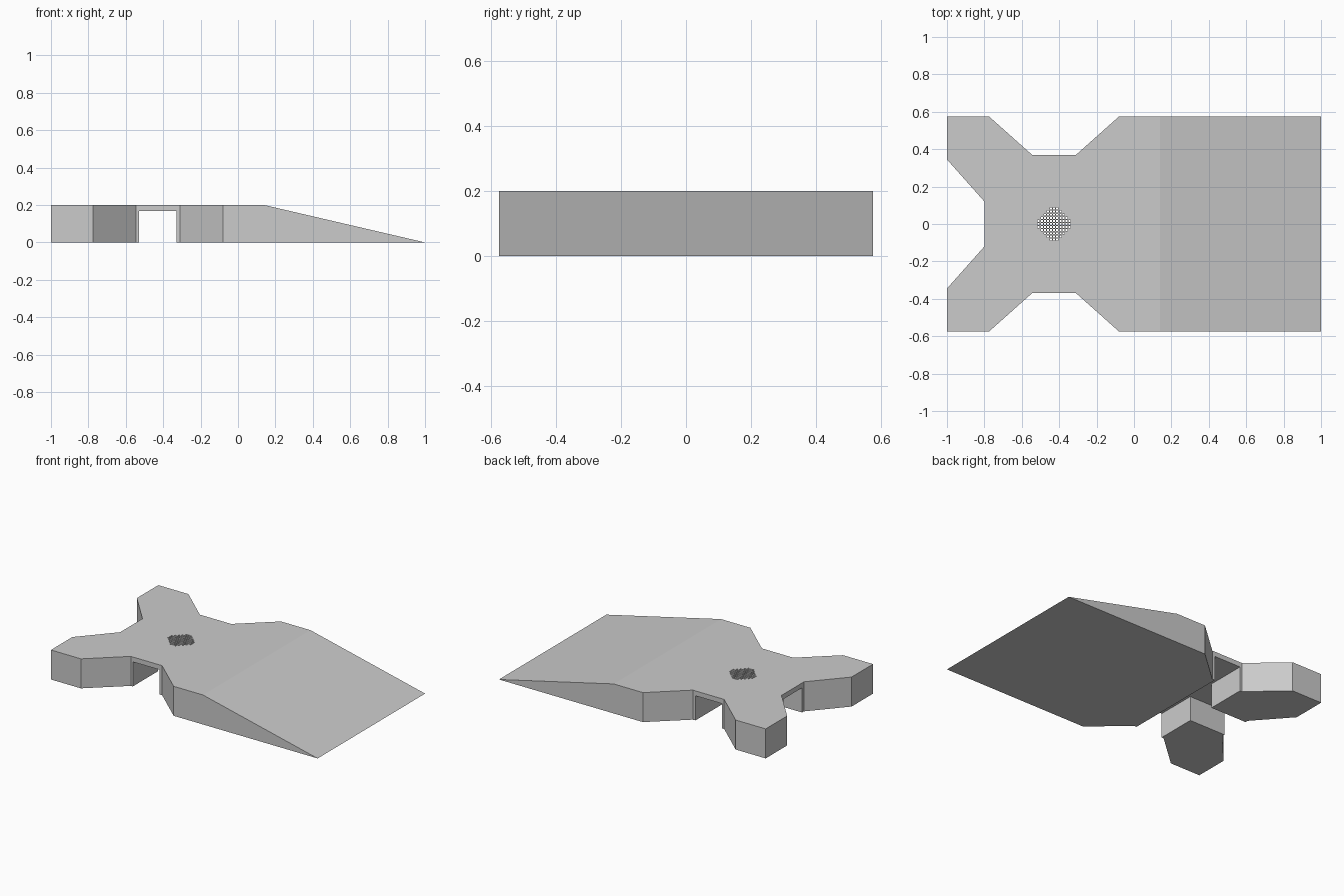
import bpy, bmesh
from mathutils import Matrix

if "Cube" in bpy.data.objects:
    bpy.data.objects.remove(bpy.data.objects["Cube"])


def make_object(name, bm):
    bmesh.ops.recalc_face_normals(bm, faces=bm.faces)
    mesh = bpy.data.meshes.new(name)
    bm.to_mesh(mesh)
    bm.free()
    obj = bpy.data.objects.new(name, mesh)
    bpy.context.collection.objects.link(obj)
    return obj


def prism(half, z0, z1):
    """Extrude an outline given by its +y half, mirrored across y = 0."""
    pts = half + [(x, -y) for x, y in reversed(half)]
    bm = bmesh.new()
    face = bm.faces.new([bm.verts.new((x, y, z0)) for x, y in pts])
    ext = bmesh.ops.extrude_face_region(bm, geom=[face], use_keep_orig=True)
    top = [v for v in ext["geom"] if isinstance(v, bmesh.types.BMVert)]
    bmesh.ops.translate(bm, verts=top, vec=(0, 0, z1 - z0))
    return bm, top


def cut(target, cutter):
    mod = target.modifiers.new(cutter.name, "BOOLEAN")
    mod.operation = "DIFFERENCE"
    mod.solver = "EXACT"
    mod.object = cutter
    bpy.context.view_layer.objects.active = target
    bpy.ops.object.modifier_apply(modifier=mod.name)
    bpy.data.objects.remove(cutter)


# Body: flat plate with two rear feet and a ramp running down to the front edge
bm, top = prism([(1, 0.575), (0.14, 0.575), (-0.08, 0.575), (-0.31, 0.37),
                 (-0.545, 0.37), (-0.775, 0.575), (-1, 0.575),
                 (-1, 0.345), (-0.8, 0.12)], 0, 0.2)
crest = [v for v in top if abs(v.co.x - 0.14) < 1e-4]
bmesh.ops.connect_verts(bm, verts=crest)
for v in top:
    if v.co.x > 0.9:
        v.co.z = 0
bmesh.ops.remove_doubles(bm, verts=bm.verts, dist=1e-4)
body = make_object("ramp_body", bm)

# T-shaped cable channel on the underside
bm, _ = prism([(-0.33, 0.7), (-0.53, 0.7), (-0.53, 0.1), (-1.1, 0.1)], -0.1, 0.167)
cut(body, make_object("channel_cutter", bm))

# Diamond grille of small square holes through the plate
bm = bmesh.new()
pitch, hole = 0.0165, 0.0105
for i in range(-5, 6):
    for j in range(-5, 6):
        if abs(i) + abs(j) <= 6:
            place = Matrix.Translation((-0.427 + i * pitch, j * pitch, 0.185))
            bmesh.ops.create_cube(bm, size=1, matrix=place @ Matrix.Diagonal((hole, hole, 0.1, 1)))
cut(body, make_object("grille_cutter", bm))
